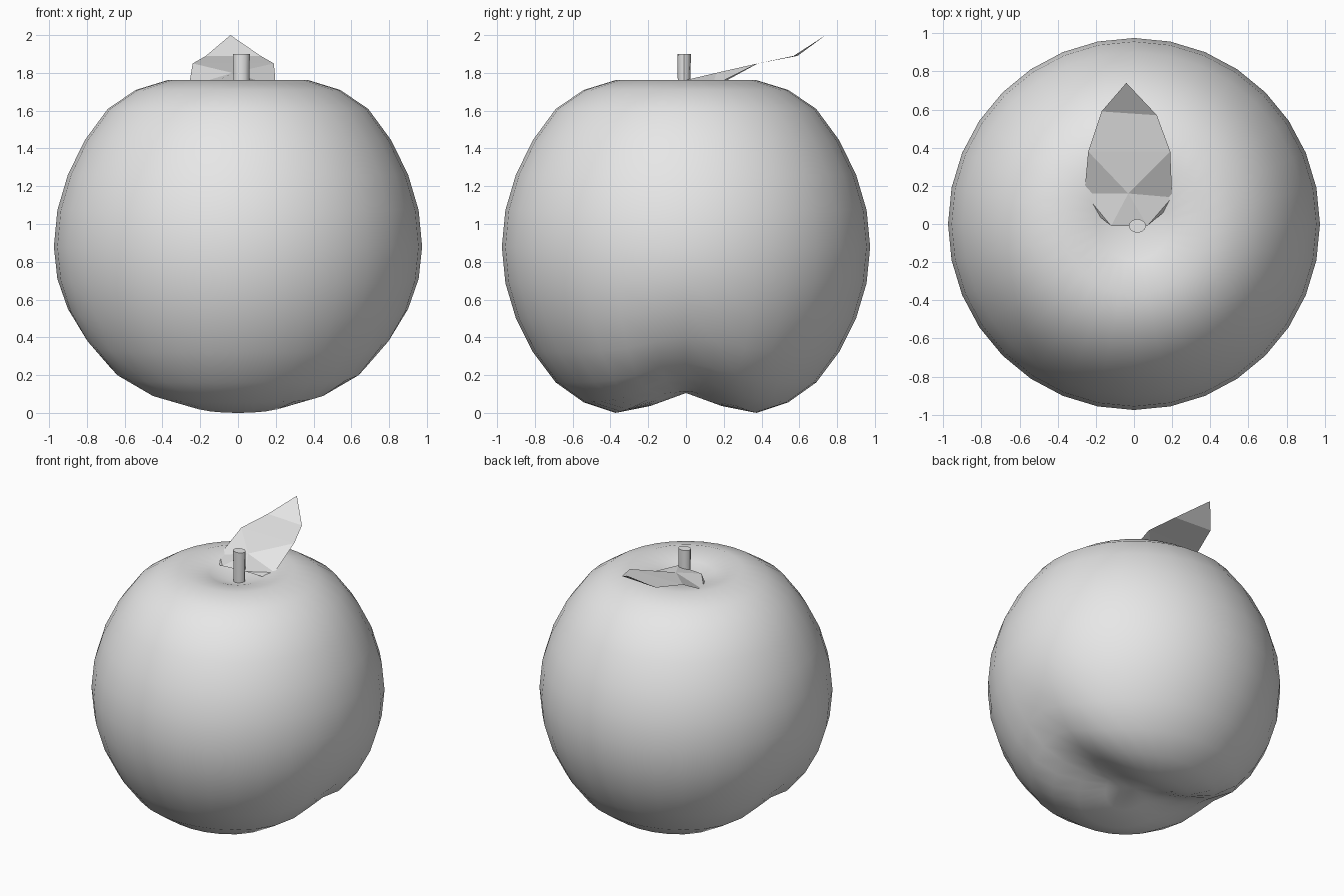
import bpy
import bmesh
from math import sin, cos, pi, exp

if "Cube" in bpy.data.objects:
    bpy.data.objects.remove(bpy.data.objects["Cube"])

gray = bpy.data.materials.new("plain_gray")
gray.use_nodes = True
gray.diffuse_color = (0.8, 0.8, 0.8, 1)
gray.node_tree.nodes["Principled BSDF"].inputs["Base Color"].default_value = (0.8, 0.8, 0.8, 1)


def make_object(name, bm, smooth_angle=None):
    mesh = bpy.data.meshes.new(name)
    bm.to_mesh(mesh)
    bm.free()
    obj = bpy.data.objects.new(name, mesh)
    bpy.context.collection.objects.link(obj)
    mesh.materials.append(gray)
    if smooth_angle:
        bpy.ops.object.select_all(action='DESELECT')
        obj.select_set(True)
        bpy.context.view_layer.objects.active = obj
        bpy.ops.object.shade_smooth_by_angle(angle=smooth_angle)
    return obj


# Fruit body: a sphere with a round dimple on top and a groove underneath
RADIUS, MIDDLE = 0.975, 0.88
bm = bmesh.new()
bmesh.ops.create_uvsphere(bm, u_segments=32, v_segments=16, radius=RADIUS)
for v in bm.verts:
    x, y, z = v.co
    r = (x * x + y * y) ** 0.5
    shoulder = exp(-((r - 0.68) / 0.17) ** 2)
    if z > 0:
        z += 0.04 * shoulder - 0.195 * exp(-(r / 0.25) ** 2)
    else:
        z -= 0.03 * shoulder
        z += 0.2 * exp(-(y / 0.25) ** 2) * exp(-(x / 0.85) ** 2) * min(1, -z / 0.5)
    v.co.z = z + MIDDLE
low = min(v.co.z for v in bm.verts)
for v in bm.verts:
    if v.co.z < MIDDLE:
        v.co.z -= low * (MIDDLE - v.co.z) / (MIDDLE - low)
make_object("fruit_body", bm, pi / 2)

# Stem: short, slightly flared peg in the dimple
bm = bmesh.new()
bmesh.ops.create_cone(bm, cap_ends=True, segments=12, radius1=0.039, radius2=0.045, depth=0.27)
for v in bm.verts:
    v.co.x += 0.018
    v.co.y = v.co.y * 0.8 - 0.01
    v.co.z += 1.765
make_object("stem", bm, pi / 5)

# Leaf: faceted sheet rising toward the back, with its base tucked in the dimple
bm = bmesh.new()
pairs = [
    ((-0.12, -0.01, 1.75), (0.07, -0.01, 1.76)),
    ((-0.23, 0.08, 1.70), (0.19, 0.09, 1.70)),
    ((-0.26, 0.16, 1.73), (0.20, 0.14, 1.73)),
    ((-0.24, 0.38, 1.85), (0.19, 0.38, 1.85)),
    ((-0.17, 0.59, 1.89), (0.12, 0.57, 1.89)),
]
rows = [[bm.verts.new(p) for p in pair] for pair in pairs]
crease = bm.verts.new((-0.03, 0.16, 1.80))
tip = bm.verts.new((-0.04, 0.74, 2.0))
base, flank, wide, upper, end = rows
for side in (0, 1):
    bm.faces.new((base[side], crease, wide[side]))
    bm.faces.new((base[side], wide[side], flank[side]))
    bm.faces.new((crease, upper[side], wide[side]))
bm.faces.new((base[0], base[1], crease))
bm.faces.new((crease, upper[1], upper[0]))
bm.faces.new((upper[0], upper[1], end[1], end[0]))
bm.faces.new((end[0], end[1], tip))
bmesh.ops.recalc_face_normals(bm, faces=bm.faces)
if sum(f.normal.z for f in bm.faces) < 0:
    bmesh.ops.reverse_faces(bm, faces=bm.faces)
make_object("leaf", bm)
